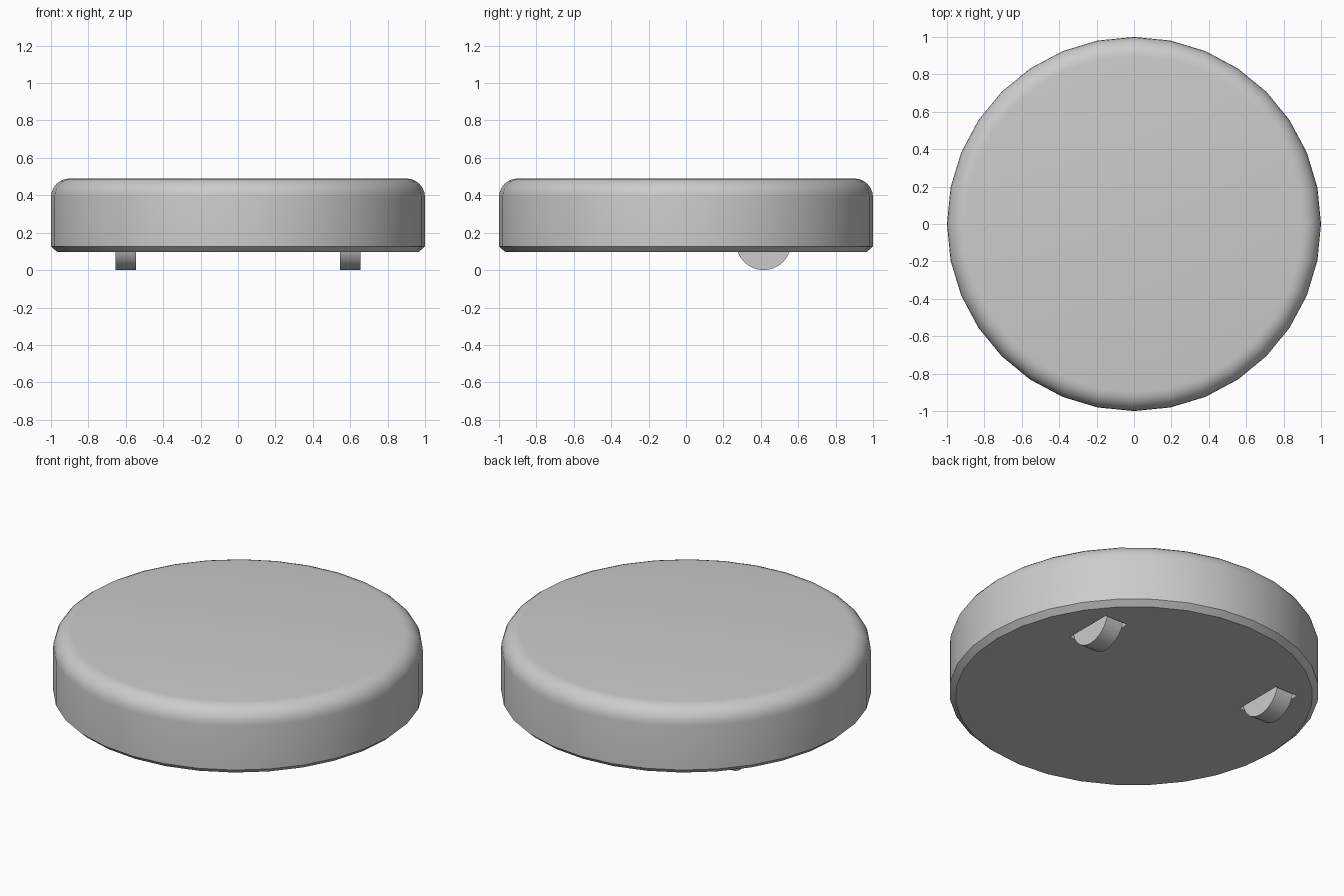
import bpy, bmesh, math

if "Cube" in bpy.data.objects:
    bpy.data.objects.remove(bpy.data.objects["Cube"])

SIDES = 32
WHEEL_X, WHEEL_Y, WHEEL_R, WHEEL_W = 0.60, 0.415, 0.147, 0.11


def smooth(obj, angle=35):
    bpy.ops.object.select_all(action='DESELECT')
    obj.select_set(True)
    bpy.context.view_layer.objects.active = obj
    bpy.ops.object.shade_smooth_by_angle(angle=math.radians(angle))


def lathe(name, profile, sides):
    bm = bmesh.new()
    rings = [[bm.verts.new((r * math.cos(2 * math.pi * i / sides),
                            r * math.sin(2 * math.pi * i / sides), z))
              for i in range(sides)] for r, z in profile]
    for low, high in zip(rings, rings[1:]):
        for i in range(sides):
            j = (i + 1) % sides
            bm.faces.new((low[i], low[j], high[j], high[i]))
    bm.faces.new(rings[0][::-1])
    bm.faces.new(rings[-1])
    mesh = bpy.data.meshes.new(name)
    bm.to_mesh(mesh)
    bm.free()
    obj = bpy.data.objects.new(name, mesh)
    bpy.context.collection.objects.link(obj)
    return obj


# Disc body: chamfered bottom edge, rounded top edge
profile = [(0.967, 0.097), (1.0, 0.127)]
for k in range(7):
    a = math.radians(90 * k / 6)
    profile.append((0.9 + 0.1 * math.cos(a), 0.39 + 0.1 * math.sin(a)))
body = lathe("disc_body", profile, SIDES)

for side, label in ((-1, "left"), (1, "right")):
    # Wheel well cut into the underside
    bpy.ops.mesh.primitive_cube_add(size=1, location=(side * WHEEL_X, WHEEL_Y, 0.18))
    well = bpy.context.object
    well.name = label + "_well_cutter"
    well.scale = (0.15, 0.305, 0.26)
    cut = body.modifiers.new(label + "_well", 'BOOLEAN')
    cut.object = well
    cut.operation = 'DIFFERENCE'
    cut.solver = 'EXACT'
    bpy.context.view_layer.update()
    bpy.context.view_layer.objects.active = body
    bpy.ops.object.modifier_apply(modifier=cut.name)
    bpy.data.objects.remove(well)

    # Wheel
    bpy.ops.mesh.primitive_cylinder_add(
        vertices=SIDES, radius=WHEEL_R, depth=WHEEL_W,
        location=(side * WHEEL_X, WHEEL_Y, WHEEL_R),
        rotation=(0, math.pi / 2, 0))
    wheel = bpy.context.object
    wheel.name = label + "_wheel"
    smooth(wheel)

smooth(body)
